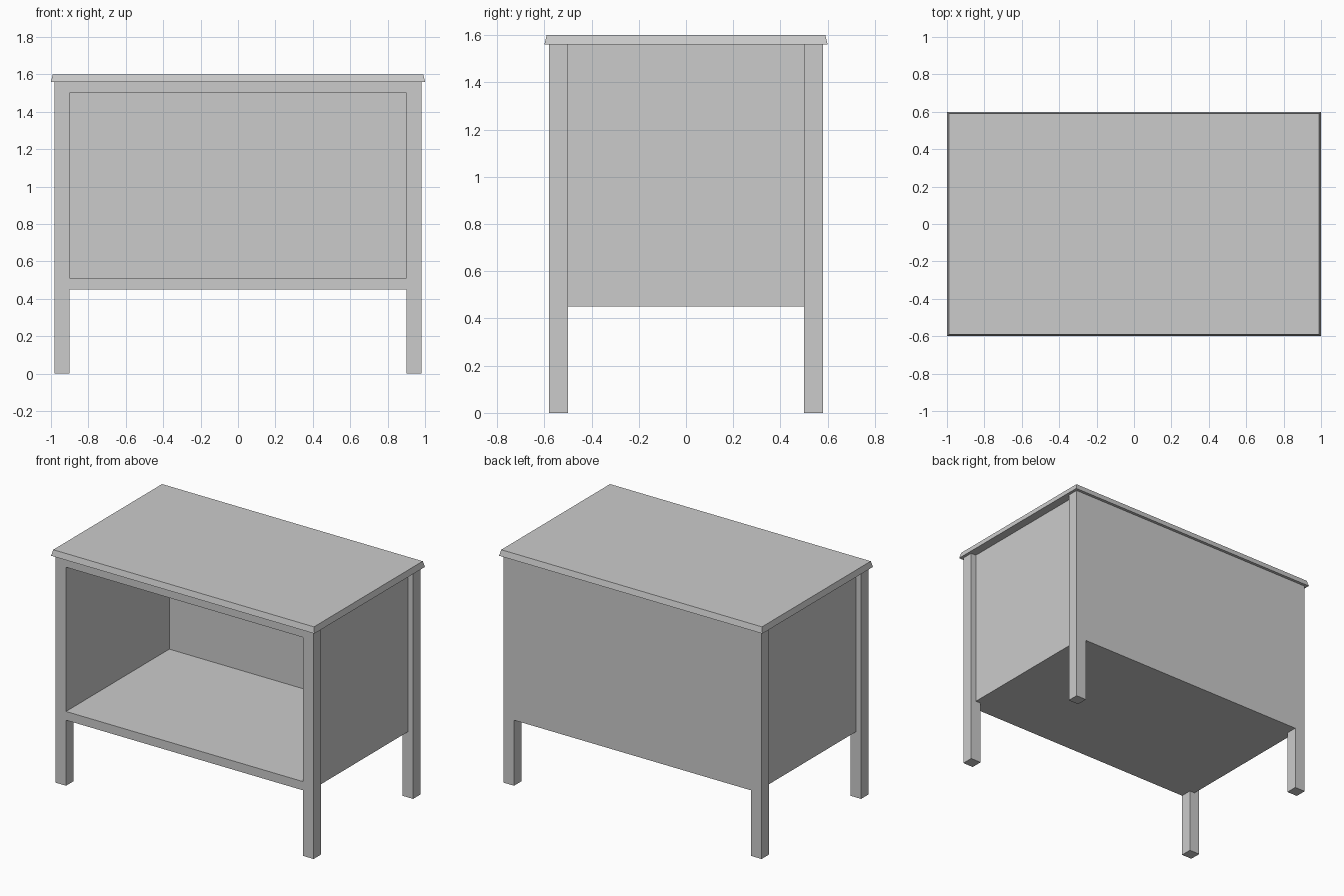
import bpy, bmesh

if "Cube" in bpy.data.objects:
    bpy.data.objects.remove(bpy.data.objects["Cube"])


def box(name, x, y, z, inset=0.0):
    """Box from (min, max) ranges; inset narrows the top face to slope the edges."""
    bm = bmesh.new()
    bmesh.ops.create_cube(bm, size=1)
    for v in bm.verts:
        sx, sy, top = v.co.x > 0, v.co.y > 0, v.co.z > 0
        d = inset if top else 0
        v.co = (x[sx] + (-d if sx else d), y[sy] + (-d if sy else d), z[top])
    mesh = bpy.data.meshes.new(name)
    bm.to_mesh(mesh)
    bm.free()
    ob = bpy.data.objects.new(name, mesh)
    bpy.context.collection.objects.link(ob)
    return ob


LEG_OUT_X, LEG_IN_X = 0.98, 0.90
LEG_OUT_Y, LEG_IN_Y = 0.58, 0.50
BOTTOM, TOP, HEIGHT = 0.45, 1.56, 1.60
BOARD, PANEL = 0.06, 0.04
inner = (-LEG_IN_X, LEG_IN_X)
back_in = LEG_OUT_Y - PANEL

# Table top with sloped edges
box("table_top", (-1, 1), (-0.6, 0.6), (TOP, HEIGHT), inset=0.01)

# Legs and recessed side panels, left and right
for side, s in (("left", -1), ("right", 1)):
    leg_x = sorted((s * LEG_IN_X, s * LEG_OUT_X))
    box(f"front_leg_{side}", leg_x, (-LEG_OUT_Y, -LEG_IN_Y), (0, TOP))
    box(f"back_leg_{side}", leg_x, (LEG_IN_Y, LEG_OUT_Y), (0, TOP))
    panel_x = sorted((s * LEG_IN_X, s * (LEG_IN_X + PANEL)))
    box(f"side_panel_{side}", panel_x, (-LEG_IN_Y, LEG_IN_Y), (BOTTOM, TOP))

# Back panel, flush with the legs
box("back_panel", inner, (back_in, LEG_OUT_Y), (BOTTOM, TOP))

# Shelf floor and ceiling, their front edges frame the opening
box("floor_board", inner, (-LEG_OUT_Y, back_in), (BOTTOM, BOTTOM + BOARD))
box("ceiling_board", inner, (-LEG_OUT_Y, back_in), (TOP - BOARD, TOP))
